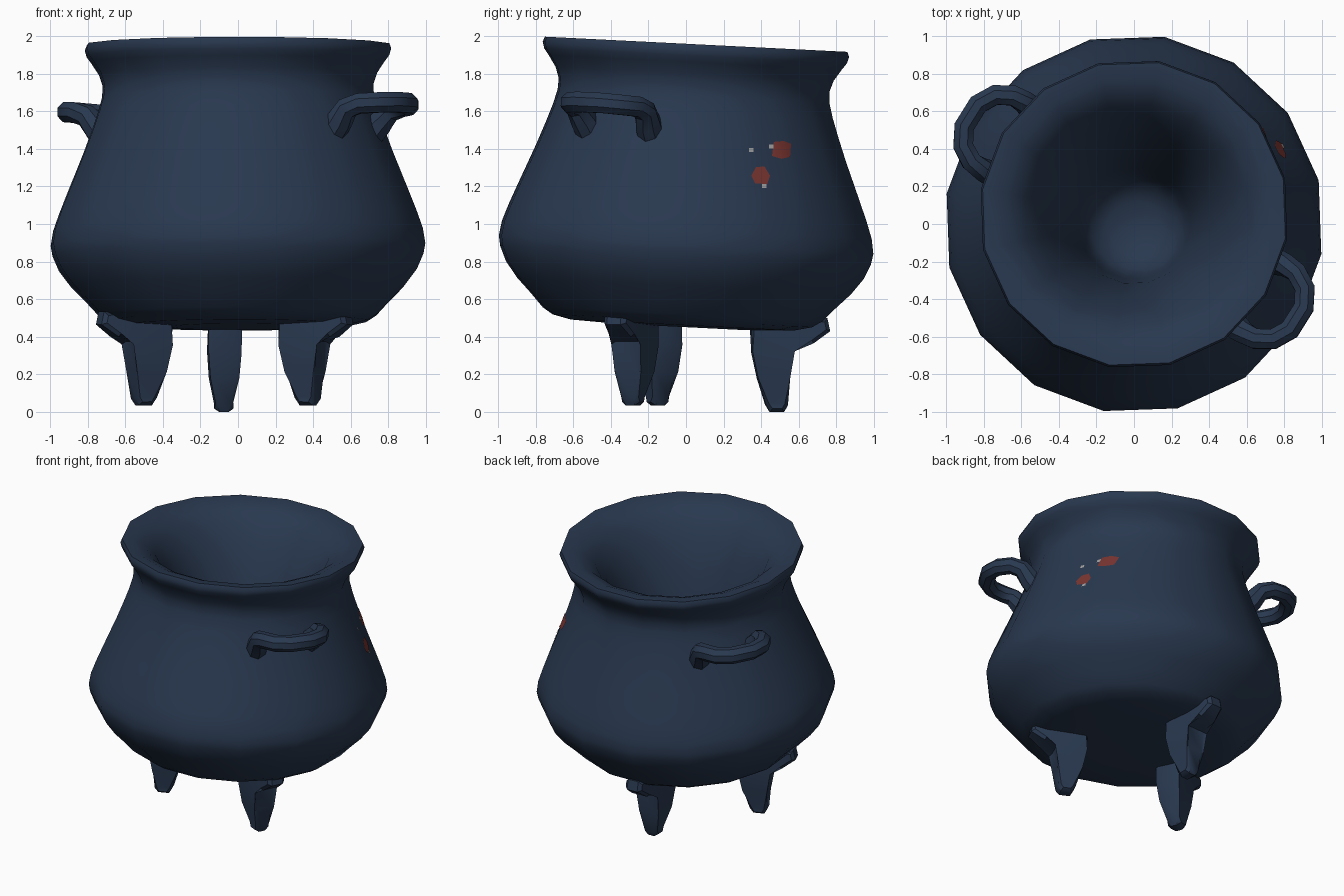
import bpy, bmesh, math
from mathutils import Matrix, Vector
from mathutils.bvhtree import BVHTree

if "Cube" in bpy.data.objects:
    bpy.data.objects.remove(bpy.data.objects["Cube"])

SIDES = 16
# The pot leans back slightly about its belly
LEAN = (Matrix.Translation((0, 0, 0.88)) @ Matrix.Rotation(-0.05, 4, 'X')
        @ Matrix.Translation((0, 0, -0.88)))


def material(name, rgb):
    m = bpy.data.materials.new(name)
    m.diffuse_color = (*rgb, 1)
    m.use_nodes = True
    m.node_tree.nodes["Principled BSDF"].inputs["Base Color"].default_value = m.diffuse_color
    return m


IRON = material("dark blue iron", (0.022, 0.04, 0.079))
RED = material("rust red", (0.19, 0.035, 0.03))
GREY = material("light grey", (0.35, 0.35, 0.35))


def finish(bm, name, mat, angle=40, fix=True):
    if fix:
        bmesh.ops.recalc_face_normals(bm, faces=bm.faces)
    me = bpy.data.meshes.new(name)
    bm.to_mesh(me)
    bm.free()
    me.materials.append(mat)
    ob = bpy.data.objects.new(name, me)
    bpy.context.collection.objects.link(ob)
    bpy.ops.object.select_all(action='DESELECT')
    ob.select_set(True)
    bpy.context.view_layer.objects.active = ob
    bpy.ops.object.shade_smooth_by_angle(angle=math.radians(angle))
    return ob


# Pot: closed profile from outer bottom, over the rim, down the funnel inside
profile = [(0.35, 0.452), (0.6, 0.462), (0.7, 0.485), (0.755, 0.52),
           (0.82, 0.59), (0.9, 0.67), (0.965, 0.755), (1.0, 0.835), (1.01, 0.89),
           (0.997, 0.97), (0.965, 1.06), (0.925, 1.16), (0.88, 1.27), (0.835, 1.38),
           (0.79, 1.5), (0.755, 1.6), (0.733, 1.68), (0.73, 1.74), (0.75, 1.8),
           (0.79, 1.86), (0.816, 1.895), (0.826, 1.93), (0.816, 1.957),
           (0.74, 1.95), (0.66, 1.915), (0.59, 1.85), (0.52, 1.74), (0.45, 1.59),
           (0.385, 1.39), (0.335, 1.18), (0.3, 0.95), (0.275, 0.78), (0.23, 0.67),
           (0.14, 0.61)]
bm = bmesh.new()
rings = []
for r, z in profile:
    rings.append([bm.verts.new((r * math.cos(a), r * math.sin(a), z))
                  for a in (math.radians(13.3) + 2 * math.pi * i / SIDES for i in range(SIDES))])
for a, b in zip(rings, rings[1:]):
    for i in range(SIDES):
        j = (i + 1) % SIDES
        bm.faces.new((a[i], a[j], b[j], b[i]))
for ring, z in ((rings[0], 0.452), (rings[-1], 0.59)):
    c = bm.verts.new((0, 0, z))
    for i in range(SIDES):
        bm.faces.new((c, ring[i], ring[(i + 1) % SIDES]))
bm.transform(LEAN)
bmesh.ops.recalc_face_normals(bm, faces=bm.faces)
tree = BVHTree.FromBMesh(bm)
finish(bm, "pot", IRON, 55)


# Handles: eight-sided tube along a drooping loop (outward, sideways, height, radius)
def handle(name, angle):
    half = [(0.70, -0.19, 1.45, 0.075), (0.76, -0.20, 1.52, 0.073), (0.82, -0.212, 1.59, 0.062),
            (0.89, -0.208, 1.61, 0.058), (0.972, -0.16, 1.615, 0.058),
            (1.022, -0.07, 1.62, 0.058)]
    full = half + [(u, -v, z, r) for u, v, z, r in reversed(half)]
    path = [Vector(p[:3]) for p in full]
    bm = bmesh.new()
    rings = []
    for i, p in enumerate(path):
        t = (path[min(i + 1, len(path) - 1)] - path[max(i - 1, 0)]).normalized()
        side = p - Vector((0.76, 0, 1.50))
        n1 = (side - t * side.dot(t)).normalized()
        n2 = t.cross(n1)
        rings.append([bm.verts.new(p + full[i][3] * (n1 * math.cos(k * math.pi / 4)
                      + n2 * math.sin(k * math.pi / 4))) for k in range(8)])
    for a, b in zip(rings, rings[1:]):
        for k in range(8):
            bm.faces.new((a[k], a[(k + 1) % 8], b[(k + 1) % 8], b[k]))
    bm.faces.new(rings[0])
    bm.faces.new(rings[-1])
    bm.transform(LEAN @ Matrix.Rotation(math.radians(angle), 4, 'Z'))
    finish(bm, name, IRON, 40)


handle("right_handle", -32)
handle("left_handle", 148)


# Legs: side profile (outward, height, half width) with an outward bracket
def leg(name, x, y, angle, base, reach):
    shaft = [(-0.14, 0.50, 0.09), (-0.13, 0.32, 0.088), (-0.1, 0.18, 0.077),
             (-0.058, 0.04, 0.058), (-0.035, 0.0, 0.045),
             (0.04, 0.0, 0.045), (0.06, 0.035, 0.058), (0.07, 0.18, 0.077), (0.075, 0.34, 0.088),
             (reach - 0.09, 0.365, 0.08), (reach, 0.43, 0.06), (reach - 0.015, 0.50, 0.06),
             (0.1, 0.48, 0.09)]
    bm = bmesh.new()
    left = [bm.verts.new((u, -w, z)) for u, z, w in shaft]
    right = [bm.verts.new((u, w, z)) for u, z, w in shaft]
    bm.faces.new(left)
    bm.faces.new(list(reversed(right)))
    n = len(shaft)
    for i in range(n):
        j = (i + 1) % n
        bm.faces.new((left[j], left[i], right[i], right[j]))
    rims = [e for e in bm.edges if (e.verts[0].co.y > 0) == (e.verts[1].co.y > 0)]
    bmesh.ops.bevel(bm, geom=rims, offset=0.02, segments=1, affect='EDGES')
    bmesh.ops.triangulate(bm, faces=[f for f in bm.faces if len(f.verts) > 4])
    bm.transform(Matrix.Translation((x, y, base)) @ Matrix.Rotation(math.radians(angle), 4, 'Z'))
    finish(bm, name, IRON, 35)


leg("back_leg", -0.075, 0.48, 93, 0.0, 0.285)
leg("front_left_leg", -0.5, -0.15, 202, 0.035, 0.26)
leg("front_right_leg", 0.37, -0.28, -25, 0.035, 0.25)


# Worn patches: thin plates laid on the right side of the pot
def patch(name, y, z, outline, mat):
    bm = bmesh.new()
    verts = []
    for dy, dz in [(0, 0)] + outline:
        hit, normal, _, _ = tree.ray_cast(Vector((3, y + dy, z + dz)), Vector((-1, 0, 0)))
        verts.append(bm.verts.new(hit + normal * 0.005))
    n = len(outline)
    for i in range(n):
        bm.faces.new((verts[0], verts[1 + i], verts[1 + (i + 1) % n]))
    finish(bm, name, mat, 30, False)


patch("upper_patch", 0.505, 1.395, [(0.045, -0.04), (0.05, 0.03), (0.01, 0.045),
                                    (-0.04, 0.04), (-0.05, -0.035), (0.0, -0.05)], RED)
patch("lower_patch", 0.395, 1.255, [(0.035, -0.045), (0.05, 0.0), (0.02, 0.05),
                                    (-0.025, 0.045), (-0.05, 0.0), (-0.03, -0.04)], RED)
speck = [(0.012, -0.01), (0.012, 0.012), (-0.012, 0.012), (-0.012, -0.01)]
for i, (y, z) in enumerate([(0.345, 1.39), (0.415, 1.2), (0.45, 1.41)]):
    patch("speck_%d" % (i + 1), y, z, speck, GREY)
